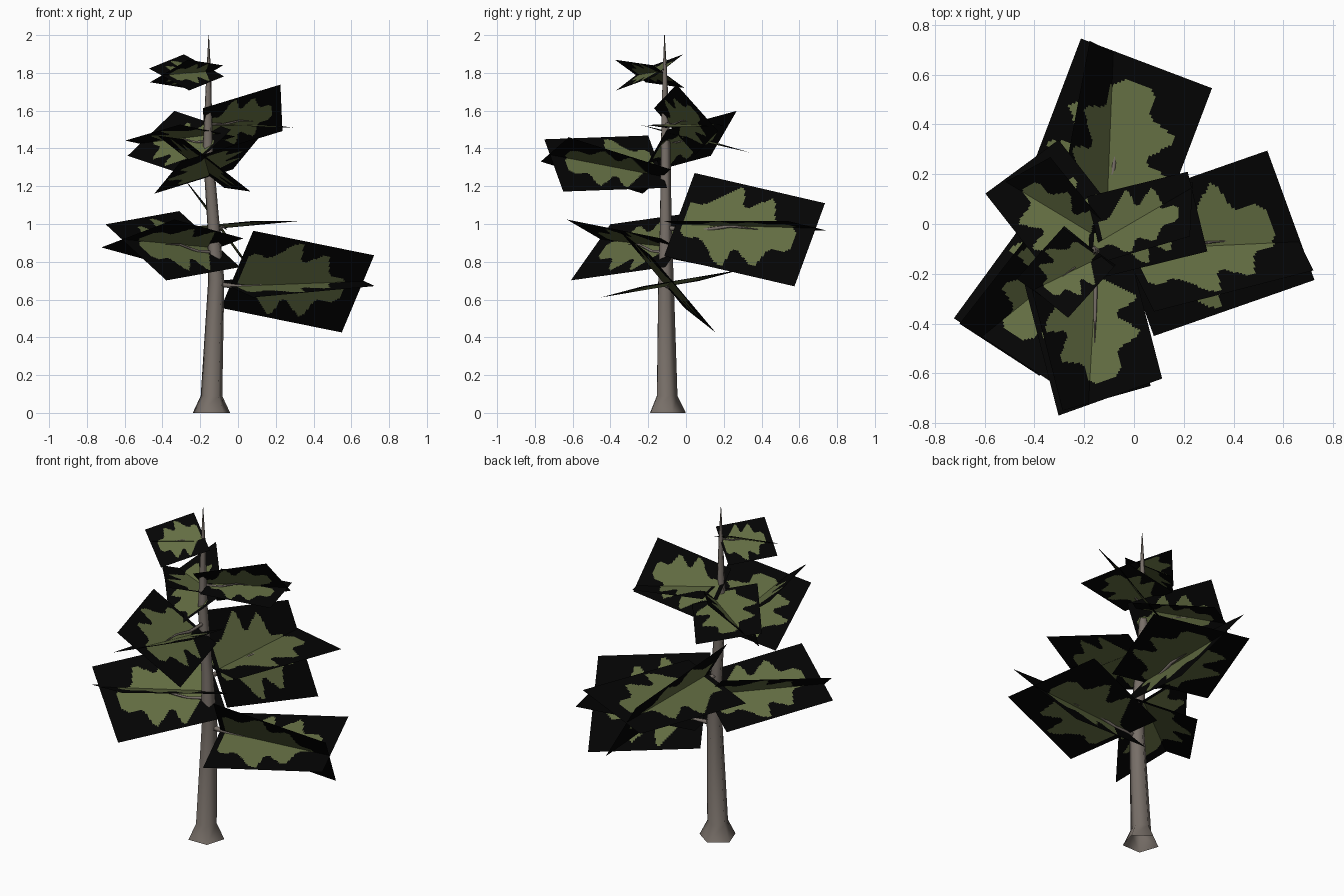
import bpy, math
from mathutils import Vector

if "Cube" in bpy.data.objects:
    bpy.data.objects.remove(bpy.data.objects["Cube"])


def material(name, rgb):
    m = bpy.data.materials.new(name)
    m.diffuse_color = (*rgb, 1)
    m.use_nodes = True
    m.node_tree.nodes["Principled BSDF"].inputs["Base Color"].default_value = m.diffuse_color
    return m


BARK = material("grey bark", (0.185, 0.158, 0.138))
BLACK = material("card black", (0.0011, 0.0011, 0.0011))
GREEN = material("leaf green", (0.125, 0.154, 0.055))


def add_object(name, verts, faces, mats, smooth=False):
    me = bpy.data.meshes.new(name)
    me.from_pydata(verts, [], faces)
    for m in mats:
        me.materials.append(m)
    for p in me.polygons:
        p.use_smooth = smooth
    ob = bpy.data.objects.new(name, me)
    bpy.context.collection.objects.link(ob)
    return ob


def tube(name, rings, sides, turn=0.0, upright=False):
    """Tapered tube through (point, radius) rings."""
    verts, faces = [], []
    pts = [Vector(p) for p, r in rings]
    for i, (p, r) in enumerate(rings):
        t = (pts[min(i + 1, len(pts) - 1)] - pts[max(i - 1, 0)]).normalized()
        if upright:
            a, b = Vector((1, 0, 0)), Vector((0, 1, 0))
        else:
            a = Vector((0, 0, 1)).cross(t).normalized()
            b = t.cross(a)
        for k in range(sides):
            w = turn + math.tau * k / sides
            verts.append(pts[i] + a * r * math.cos(w) + b * r * math.sin(w))
    for i in range(len(rings) - 1):
        for k in range(sides):
            n = (k + 1) % sides
            o = i * sides
            faces.append((o + k, o + n, o + sides + n, o + sides + k))
    return add_object(name, verts, faces, [BARK], True)


# Half-width of the leaf along the card
LEAF = [(.04, .16), (.2, .41), (.42, .47), (.62, .42), (.75, .26), (.88, .09)]


def is_leaf(u, v):
    """Lobed leaf outline; u runs 0..1 outwards, v -0.5..0.5 across."""
    for (a, ha), (b, hb) in zip(LEAF, LEAF[1:]):
        if a <= u < b:
            half = ha + (hb - ha) * (u - a) / (b - a)
            side = 0.7 if v > 0 else 0
            wave = math.cos(math.tau * 3.6 * (u - 0.3 * abs(v) - 0.27) + side)
            return abs(v) < half * (0.77 + 0.23 * wave)
    return False


def card(name, near, along, roll, width):
    """Flat foliage card, leaf-shaped faces coloured green."""
    nu, nv = 64, 48
    d = along.normalized()
    left = Vector((-d.y, d.x, 0)).normalized()
    up = d.cross(left)
    r = math.radians(roll)
    across = (left * math.cos(r) + up * math.sin(r)) * width
    verts = [near + along * (i / nu) + across * (j / nv - 0.5)
             for i in range(nu + 1) for j in range(nv + 1)]
    s = nv + 1
    faces = [(i * s + j, (i + 1) * s + j, (i + 1) * s + j + 1, i * s + j + 1)
             for i in range(nu) for j in range(nv)]
    ob = add_object(name, verts, faces, [BLACK, GREEN])
    for p in ob.data.polygons:
        i, j = divmod(p.index, nv)
        p.material_index = int(is_leaf((i + 0.5) / nu, (j + 0.5) / nv - 0.5))


# Trunk with flared foot
TRUNK = [((-.14, -.105, 0), .104), ((-.14, -.105, .09), .06),
         ((-.115, -.11, .7), .045), ((-.13, -.11, 1.0), .034),
         ((-.16, -.11, 1.4), .028), ((-.155, -.113, 1.8), .013),
         ((-.155, -.114, 2.0), .0015)]
tube("trunk", TRUNK, 5, math.radians(-53), upright=True)


def trunk_at(z):
    for (a, _), (b, _) in zip(TRUNK, TRUNK[1:]):
        if a[2] <= z <= b[2]:
            return Vector(a).lerp(Vector(b), (z - a[2]) / (b[2] - a[2]))


# Boughs: height on trunk, card width, then two cards (inner midpoint, direction, roll)
BOUGHS = [
    (.68, .56, ((-.005, -.18, .76), (.64, .165, -.13), -48),
               ((-.015, -.19, .655), (.645, .225, .06), 9)),
    (.85, .485, ((-.165, -.005, .85), (-.365, -.50, .10), 18),
                ((-.15, -.005, .92), (-.39, -.50, -.07), -38)),
    (.98, .565, ((-.20, -.015, .99), (.25, .66, 0), -5),
                ((-.15, -.035, 1.05), (.13, .69, -.16), 53)),
    (1.3, .46, ((-.235, -.155, 1.225), (.14, -.54, .17), 17),
               ((-.25, -.15, 1.33), (.14, -.55, -.02), -37)),
    (1.44, .37, ((-.16, -.17, 1.38), (-.30, .37, .10), -41),
                ((-.16, -.14, 1.495), (-.29, .37, -.085), 10)),
    (1.53, .33, ((-.18, -.06, 1.49), (.41, .12, .125), -51),
                ((-.15, -.05, 1.53), (.405, .10, -.015), 2)),
    (1.81, .285, ((-.18, -.09, 1.78), (-.185, -.205, .03), 25),
                 ((-.18, -.09, 1.84), (-.185, -.205, -.075), -25)),
]
for n, (z, width, *cards) in enumerate(BOUGHS, 1):
    tip = Vector()
    for k, (near, along, roll) in enumerate(cards, 1):
        near, along = Vector(near), Vector(along)
        card(f"foliage_{n}_{k}", near, along, roll, width)
        tip += (near + along * 0.6) / 2
    # Crooked twig carrying the two cards
    root = trunk_at(z)
    size = (tip - root).length
    kink = Vector((0, 0, 0.03 * size))
    tube(f"branch_{n}", [(root, .03 * size), (root.lerp(tip, .35) - kink, .025 * size),
                         (root.lerp(tip, .7) + kink, .018 * size), (tip, .004 * size)], 5)
